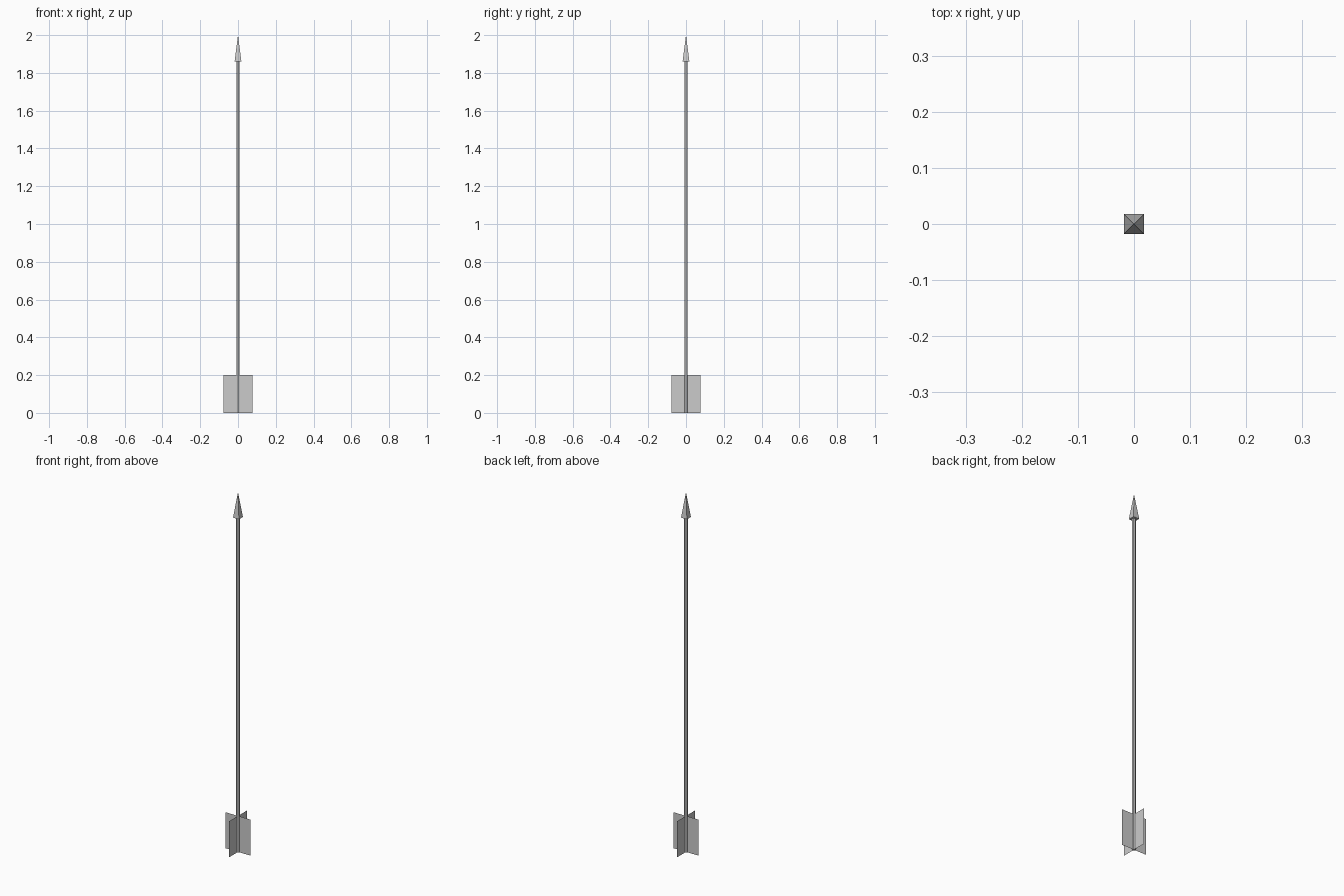
import bpy
import math

if "Cube" in bpy.data.objects:
    bpy.data.objects.remove(bpy.data.objects["Cube"])

HEIGHT = 2.0
HEAD_BASE = 1.86
FIN_HEIGHT = 0.2
FIN_REACH = 0.077
SHAFT_RADIUS = 0.009

# Shaft: thin low-poly rod
bpy.ops.mesh.primitive_cylinder_add(
    vertices=6, radius=SHAFT_RADIUS, depth=HEAD_BASE,
    location=(0, 0, HEAD_BASE / 2))
bpy.context.object.name = "shaft"

# Head: square pyramid with its sides facing the axes
bpy.ops.mesh.primitive_cone_add(
    vertices=4, radius1=0.018 * math.sqrt(2), radius2=0,
    depth=HEIGHT - HEAD_BASE, location=(0, 0, (HEIGHT + HEAD_BASE) / 2),
    rotation=(0, 0, math.radians(45)))
bpy.context.object.name = "arrow_head"


# Fletching: four paper-thin vanes around the tail
def add_vane(index):
    angle = index * math.pi / 2
    c, s = math.cos(angle), math.sin(angle)
    verts = [(r * c, r * s, z) for r, z in
             ((0, 0), (FIN_REACH, 0), (FIN_REACH, FIN_HEIGHT), (0, FIN_HEIGHT))]
    mesh = bpy.data.meshes.new("vane")
    mesh.from_pydata(verts, [], [(0, 1, 2, 3)])
    vane = bpy.data.objects.new(f"vane_{index + 1}", mesh)
    bpy.context.collection.objects.link(vane)


for i in range(4):
    add_vane(i)
